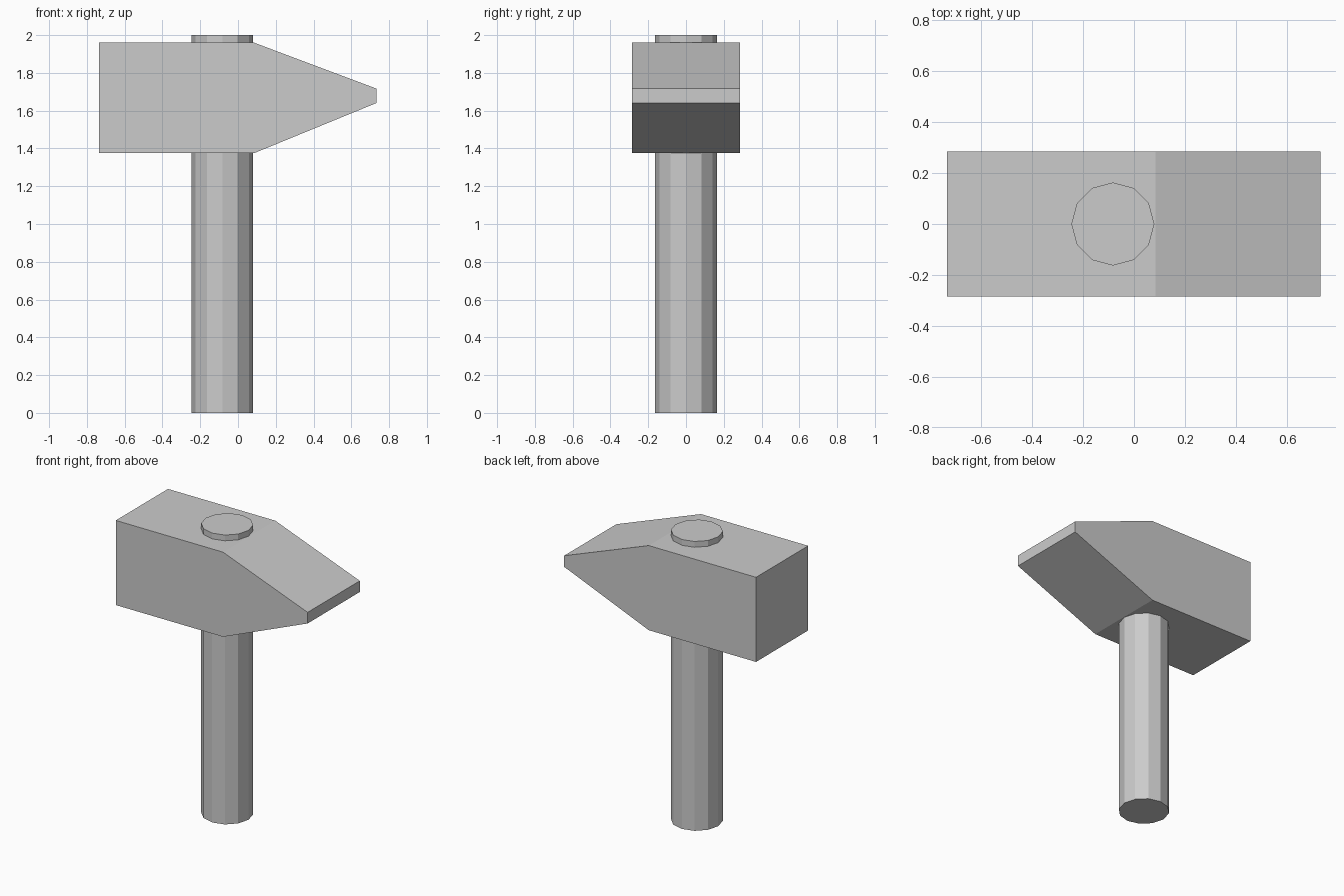
import bpy
import bmesh
from mathutils import Matrix

cube = bpy.data.objects.get("Cube")
if cube:
    bpy.data.objects.remove(cube, do_unlink=True)

# Single plain grey
GREY = (0.6, 0.6, 0.6, 1.0)
grey = bpy.data.materials.new("plain grey")
grey.use_nodes = True
grey.diffuse_color = GREY
grey.node_tree.nodes["Principled BSDF"].inputs["Base Color"].default_value = GREY


def add_object(name, bm):
    bmesh.ops.recalc_face_normals(bm, faces=bm.faces)
    mesh = bpy.data.meshes.new(name)
    bm.to_mesh(mesh)
    bm.free()
    mesh.materials.append(grey)
    obj = bpy.data.objects.new(name, mesh)
    bpy.context.collection.objects.link(obj)
    return obj


# Handle: twelve-sided shaft that pokes out above the head
HANDLE_X, HANDLE_RADIUS, HEIGHT = -0.083, 0.163, 2.0
bm = bmesh.new()
bmesh.ops.create_cone(
    bm, cap_ends=True, segments=12,
    radius1=HANDLE_RADIUS, radius2=HANDLE_RADIUS, depth=HEIGHT,
    matrix=Matrix.Translation((HANDLE_X, 0, HEIGHT / 2)))
add_object("handle", bm)

# Head: side profile with a square striking face and a wedge peen
HALF_WIDTH = 0.285
profile = [(-0.735, 1.375), (0.085, 1.375), (0.732, 1.64),
           (0.732, 1.717), (0.085, 1.96), (-0.735, 1.96)]
bm = bmesh.new()
side = bm.faces.new([bm.verts.new((x, -HALF_WIDTH, z)) for x, z in profile])
extruded = bmesh.ops.extrude_face_region(bm, geom=[side], use_keep_orig=True)
moved = [v for v in extruded["geom"] if isinstance(v, bmesh.types.BMVert)]
bmesh.ops.translate(bm, verts=moved, vec=(0, 2 * HALF_WIDTH, 0))
add_object("hammer_head", bm)
